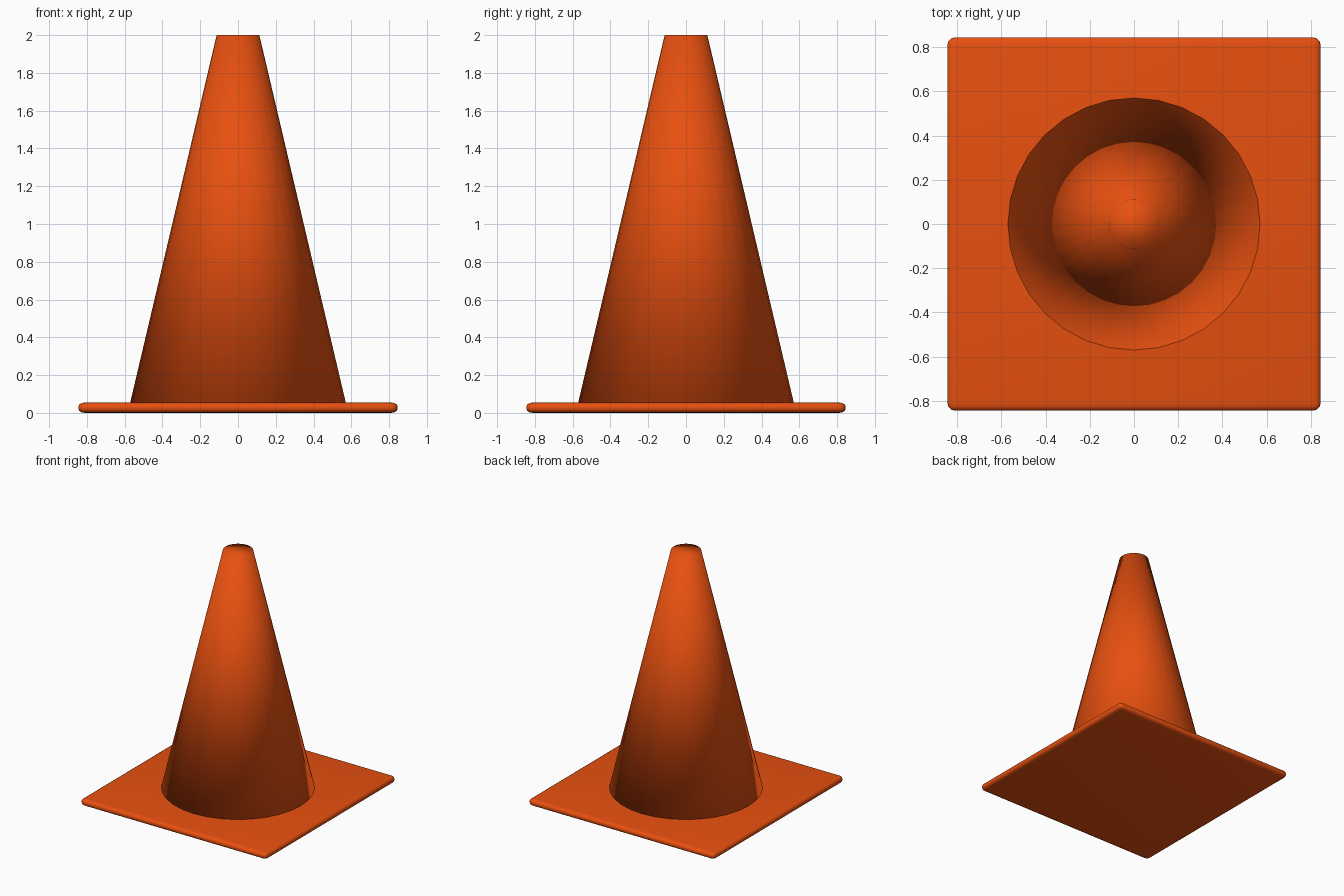
import bpy, bmesh
from mathutils import Matrix

if "Cube" in bpy.data.objects:
    bpy.data.objects.remove(bpy.data.objects["Cube"])

HALF = 0.845      # half width of the base plate
THICK = 0.055     # plate thickness

orange = bpy.data.materials.new("orange_rubber")
orange.diffuse_color = (0.80, 0.08, 0.005, 1)
orange.use_nodes = True
orange.node_tree.nodes["Principled BSDF"].inputs["Base Color"].default_value = orange.diffuse_color


def add_part(name, bm):
    bmesh.ops.recalc_face_normals(bm, faces=bm.faces)
    for f in bm.faces:
        f.smooth = True
    mesh = bpy.data.meshes.new(name)
    bm.to_mesh(mesh)
    bm.free()
    mesh.materials.append(orange)
    ob = bpy.data.objects.new(name, mesh)
    bpy.context.collection.objects.link(ob)
    return ob


# Base plate: bevelled slab, stretched sideways so the rounding is wider than tall
stretch = 1.7
bm = bmesh.new()
bmesh.ops.create_cube(bm, size=1)
bmesh.ops.scale(bm, vec=(2 * HALF / stretch, 2 * HALF / stretch, THICK), verts=bm.verts)
bmesh.ops.bevel(bm, geom=bm.edges[:], offset=0.021, segments=3, profile=0.5, affect='EDGES')
bmesh.ops.scale(bm, vec=(stretch, stretch, 1), verts=bm.verts)
bmesh.ops.translate(bm, vec=(0, 0, THICK / 2), verts=bm.verts)
add_part("base_plate", bm)

# Cone body: closed tapered cylinder, smooth all over, sunk slightly into the plate
bottom, top = 0.04, 2.0
bm = bmesh.new()
bmesh.ops.create_cone(bm, cap_ends=True, segments=32, radius1=0.574, radius2=0.113,
                      depth=top - bottom,
                      matrix=Matrix.Translation((0, 0, (top + bottom) / 2)))
add_part("cone_body", bm)
